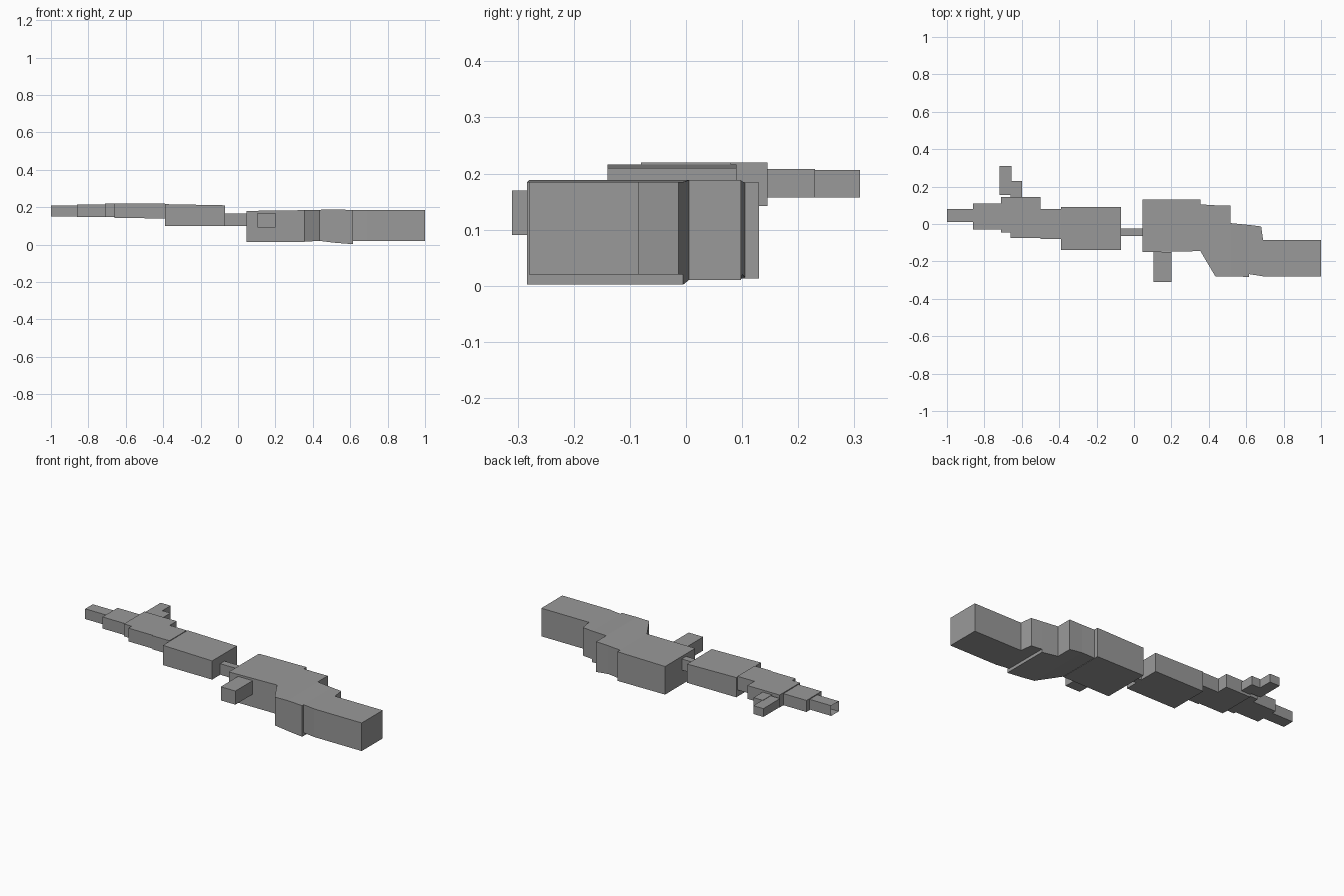
import bpy

default_cube = bpy.data.objects.get("Cube")
if default_cube:
    bpy.data.objects.remove(default_cube, do_unlink=True)

# Single plain grey finish
grey = bpy.data.materials.new("plain grey")
grey.use_nodes = True
grey.diffuse_color = (0.32, 0.32, 0.32, 1)
grey.node_tree.nodes["Principled BSDF"].inputs["Base Color"].default_value = grey.diffuse_color


def section(x, rect):
    """Four corners of a rectangular cross-section at x."""
    front, back, low, high = rect
    return [(x, front, low), (x, back, low), (x, back, high), (x, front, high)]


def block(name, left, right, start, end=None, open_start=False):
    """Box along x; each cross-section is (front, back, low, high)."""
    corners = section(left, start) + section(right, end or start)
    faces = [(i, i + 4, (i + 1) % 4 + 4, (i + 1) % 4) for i in range(4)]
    faces = [tuple(reversed(f)) for f in faces]
    faces.append((7, 6, 5, 4)[::-1])
    if not open_start:
        faces.append((3, 2, 1, 0))
    mesh = bpy.data.meshes.new(name)
    mesh.from_pydata(corners, [], faces)
    mesh.materials.append(grey)
    mesh.update()
    part = bpy.data.objects.new(name, mesh)
    bpy.context.collection.objects.link(part)
    return part


# Slender end: hollow tip, stepped palm and wrist
block("hollow_tip", -1, -0.86, (0.01, 0.08, 0.15, 0.21), open_start=True)
block("finger_base", -0.86, -0.71, (-0.03, 0.11, 0.147, 0.215))
block("palm_step", -0.71, -0.66, (-0.045, 0.145, 0.147, 0.22))
block("palm", -0.66, -0.5, (-0.075, 0.145, 0.142, 0.22))
block("wrist", -0.5, -0.39, (-0.08, 0.08, 0.14, 0.22))

# Bent side branch
block("thumb_base", -0.66, -0.6, (0.145, 0.23, 0.157, 0.208))
block("thumb_tip", -0.72, -0.655, (0.155, 0.31, 0.157, 0.206))

# Middle block and thin link
block("forearm", -0.39, -0.07, (-0.14, 0.09, 0.10, 0.216), (-0.14, 0.09, 0.10, 0.21))
block("elbow_link", -0.07, 0.045, (-0.065, -0.025, 0.10, 0.165))

# Heavy body with a side stub
block("upper_block", 0.045, 0.355, (-0.15, 0.13, 0.015, 0.18), (-0.145, 0.13, 0.013, 0.184))
block("side_stub", 0.105, 0.2, (-0.31, -0.15, 0.09, 0.17))
block("shoulder_flare", 0.355, 0.435, (-0.145, 0.105, 0.015, 0.184), (-0.28, 0.1, 0.02, 0.186))
block("shoulder", 0.435, 0.515, (-0.28, 0.1, 0.02, 0.186), (-0.28, 0.098, 0.01, 0.188))
block("waist", 0.515, 0.615, (-0.28, 0.005, 0.01, 0.188), (-0.283, -0.005, 0.002, 0.185))
block("hip", 0.615, 0.68, (-0.268, -0.005, 0.02, 0.185), (-0.278, -0.013, 0.02, 0.185))
block("hip_bevel", 0.68, 0.69, (-0.278, -0.013, 0.02, 0.185), (-0.28, -0.085, 0.02, 0.185))
block("end_block", 0.69, 1, (-0.28, -0.085, 0.02, 0.185))
